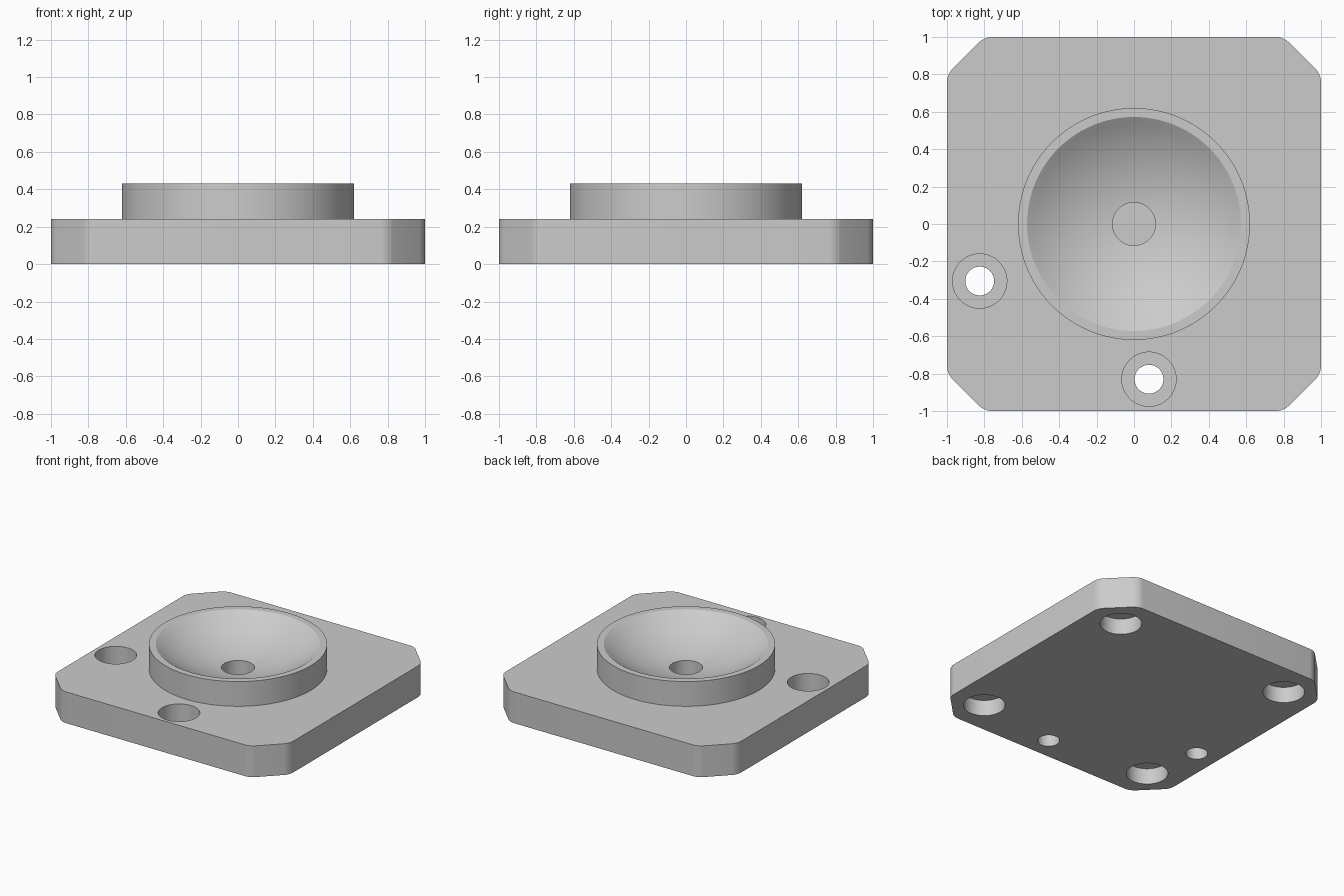
import bpy, bmesh, math
from mathutils import Vector

cube = bpy.data.objects.get("Cube")
if cube:
    bpy.data.objects.remove(cube, do_unlink=True)

grey = bpy.data.materials.new("plain grey")
grey.use_nodes = True
colour = (0.6, 0.6, 0.6, 1)
grey.diffuse_color = colour
grey.node_tree.nodes["Principled BSDF"].inputs["Base Color"].default_value = colour

PLATE_TOP, BOSS_TOP = 0.24, 0.43
BOSS_R, BOWL_R, PIT_R = 0.62, 0.572, 0.115
SEGMENTS = 96


def add_object(name, bm):
    bmesh.ops.recalc_face_normals(bm, faces=bm.faces)
    mesh = bpy.data.meshes.new(name)
    bm.to_mesh(mesh)
    bm.free()
    mesh.materials.append(grey)
    obj = bpy.data.objects.new(name, mesh)
    bpy.context.collection.objects.link(obj)
    return obj


def lathe(name, profile, x=0, y=0, closed=False):
    """Spin (radius, height) points about a vertical axis at x, y."""
    bm = bmesh.new()
    verts = [bm.verts.new((x + r, y, z)) for r, z in profile]
    edges = [bm.edges.new(pair) for pair in zip(verts, verts[1:])]
    if closed:
        edges.append(bm.edges.new((verts[-1], verts[0])))
    bmesh.ops.spin(bm, geom=verts + edges, cent=(x, y, 0), axis=(0, 0, 1),
                   angle=math.tau, steps=SEGMENTS, use_duplicate=False)
    bmesh.ops.remove_doubles(bm, verts=bm.verts, dist=1e-5)
    return add_object(name, bm)


def smooth(obj):
    bpy.ops.object.select_all(action="DESELECT")
    obj.select_set(True)
    bpy.context.view_layer.objects.active = obj
    bpy.ops.object.shade_smooth_by_angle(angle=math.radians(25))


# Square plate with cut corners, softened where the cuts meet the sides
bm = bmesh.new()
outline = []
for sx, sy in ((1, 1), (-1, 1), (-1, -1), (1, -1)):
    pair = [(sx, sy * 0.8), (sx * 0.8, sy)]
    outline += pair if sx * sy > 0 else pair[::-1]
base = bm.faces.new([bm.verts.new((x, y, 0)) for x, y in outline])
walls = bmesh.ops.extrude_face_region(bm, geom=[base])
top = [g for g in walls["geom"] if isinstance(g, bmesh.types.BMVert)]
bmesh.ops.translate(bm, verts=top, vec=Vector((0, 0, PLATE_TOP)))
uprights = [e for e in bm.edges if abs(e.verts[0].co.z - e.verts[1].co.z) > 0.1]
bmesh.ops.bevel(bm, geom=uprights, offset=0.04, segments=6, profile=0.5,
                affect="EDGES")
plate = add_object("base_plate", bm)

# Cutters: two stepped screw holes, four blind corner sockets, one centre pit
cutters = []
for x, y in ((-0.825, -0.305), (0.08, -0.83)):
    cutters.append(lathe("screw_hole_cutter",
                         [(0, -0.1), (0.077, -0.1), (0.077, 0.095),
                          (0.145, 0.095), (0.145, 0.4), (0, 0.4)], x, y))
for x in (-0.74, 0.74):
    for y in (-0.74, 0.74):
        cutters.append(lathe("corner_socket_cutter",
                             [(0, -0.1), (0.145, -0.1), (0.145, 0.122),
                              (0, 0.122)], x, y))
cutters.append(lathe("centre_pit_cutter",
                     [(0, 0.1), (PIT_R, 0.1), (PIT_R, 0.4), (0, 0.4)]))

bpy.context.view_layer.objects.active = plate
for cutter in cutters:
    cutter.hide_render = True
    mod = plate.modifiers.new("cut", "BOOLEAN")
    mod.operation = "DIFFERENCE"
    mod.solver = "EXACT"
    mod.object = cutter
    bpy.ops.object.modifier_apply(modifier=mod.name)
    bpy.data.objects.remove(cutter, do_unlink=True)
smooth(plate)

# Round boss with a shallow spherical bowl
ball_r, ball_z = 0.963, 1.206
a0, a1 = math.asin(BOWL_R / ball_r), math.asin(PIT_R / ball_r)
steps = 20
profile = [(BOSS_R, PLATE_TOP), (BOSS_R, BOSS_TOP), (BOWL_R, BOSS_TOP)]
for i in range(1, steps + 1):
    a = a0 + (a1 - a0) * i / steps
    profile.append((ball_r * math.sin(a), ball_z - ball_r * math.cos(a)))
profile.append((PIT_R, PLATE_TOP))
smooth(lathe("bowl_boss", profile, closed=True))
